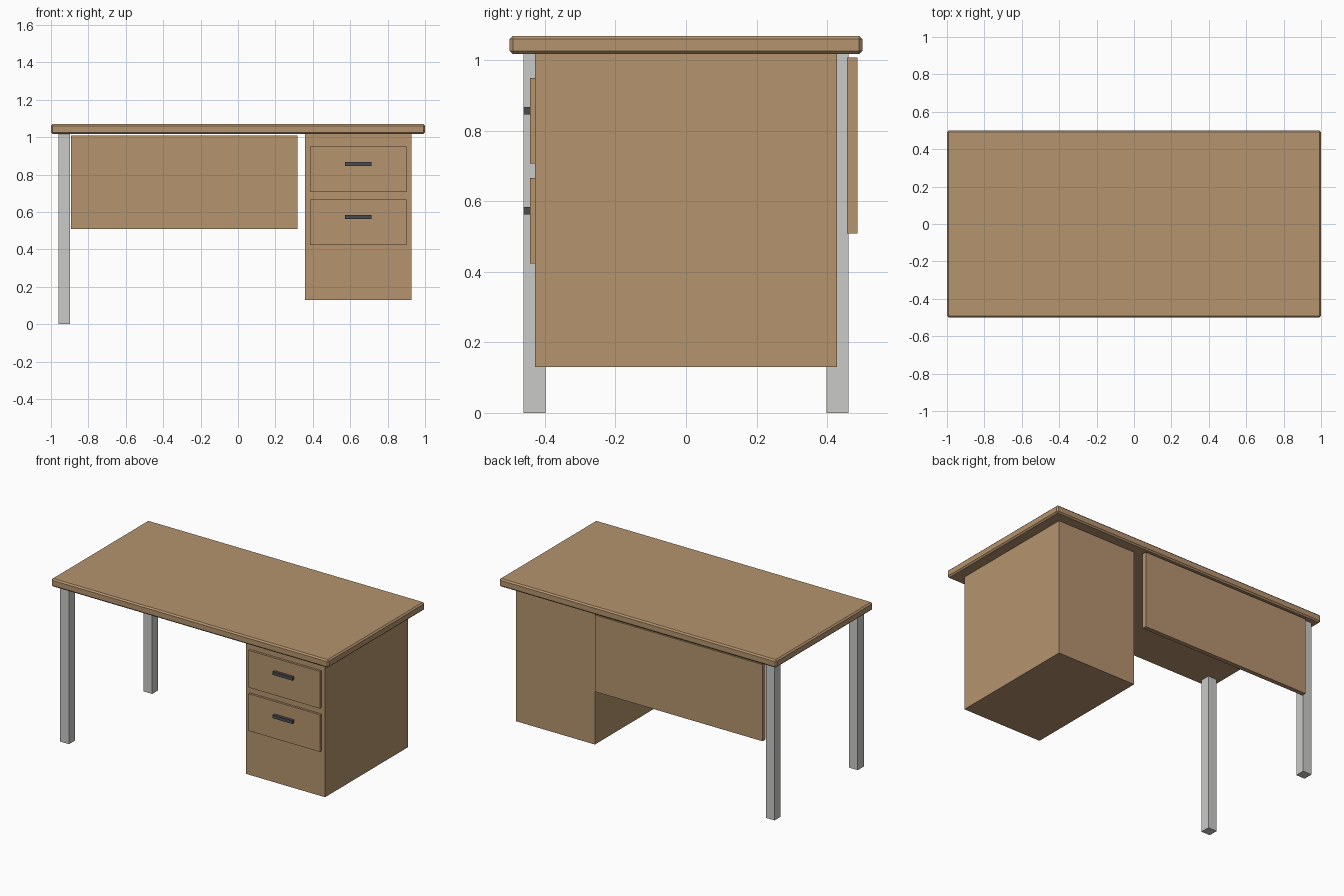
import bpy
import bmesh

if "Cube" in bpy.data.objects:
    bpy.data.objects.remove(bpy.data.objects["Cube"])


def material(name, rgb):
    m = bpy.data.materials.new(name)
    m.diffuse_color = (*rgb, 1.0)
    m.use_nodes = True
    m.node_tree.nodes["Principled BSDF"].inputs["Base Color"].default_value = m.diffuse_color
    return m


WOOD = material("tan wood", (0.46, 0.295, 0.157))
METAL = material("light grey metal", (0.59, 0.59, 0.58))
DARK = material("dark grey", (0.07, 0.07, 0.08))


def box(name, x, y, z, mat, bevel=0.0):
    """Box from (min, max) ranges on each axis."""
    bm = bmesh.new()
    bmesh.ops.create_cube(bm, size=1.0)
    for v in bm.verts:
        v.co = [r[0] if c < 0 else r[1] for c, r in zip(v.co, (x, y, z))]
    if bevel:
        bmesh.ops.bevel(bm, geom=bm.edges[:], offset=bevel, segments=1,
                        affect='EDGES')
    mesh = bpy.data.meshes.new(name)
    bm.to_mesh(mesh)
    bm.free()
    mesh.materials.append(mat)
    obj = bpy.data.objects.new(name, mesh)
    bpy.context.collection.objects.link(obj)
    return obj


UNDER = 1.017  # underside of the top

# Desk top with chamfered edges
box("desk_top", (-1.0, 1.0), (-0.5, 0.5), (UNDER, 1.069), WOOD, bevel=0.009)

# Two square legs on the left
box("front_leg", (-0.961, -0.898), (-0.46, -0.398), (0.0, UNDER), METAL)
box("back_leg", (-0.961, -0.898), (0.398, 0.46), (0.0, UNDER), METAL)

# Modesty panel at the back
box("back_panel", (-0.893, 0.318), (0.457, 0.486), (0.508, 1.008), WOOD)

# Drawer cabinet on the right
box("cabinet", (0.358, 0.928), (-0.428, 0.428), (0.13, UNDER), WOOD)

# Drawer fronts with bar handles
for name, z in (("upper", 0.828), ("lower", 0.545)):
    box(name + "_drawer_front", (0.385, 0.901), (-0.442, -0.428),
        (z - 0.121, z + 0.121), WOOD)
    box(name + "_drawer_handle", (0.572, 0.714), (-0.46, -0.442),
        (z + 0.018, z + 0.039), DARK)
